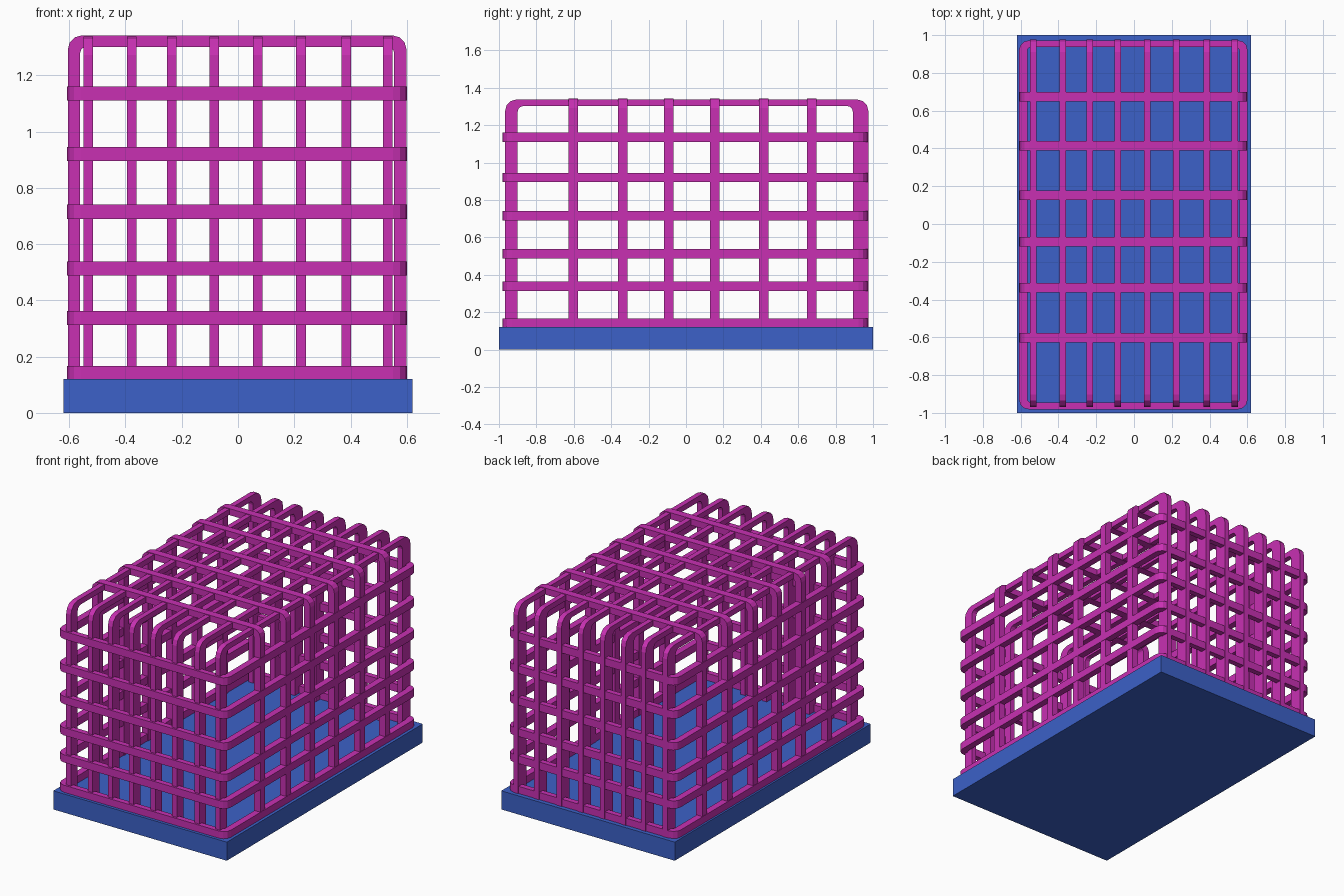
import bpy
from math import pi, sin, cos

if "Cube" in bpy.data.objects:
    bpy.data.objects.remove(bpy.data.objects["Cube"])


def material(name, rgb):
    m = bpy.data.materials.new(name)
    m.diffuse_color = (*rgb, 1)
    m.use_nodes = True
    m.node_tree.nodes["Principled BSDF"].inputs["Base Color"].default_value = m.diffuse_color
    return m


PINK = material("pink_bars", (0.58, 0.03, 0.45))
BLUE = material("blue_base", (0.045, 0.12, 0.58))
SEGS = 3


def corner(u, v, su, sv, r):
    """Arc for the corner at (u, v); su, sv point outwards. Runs from side to end."""
    return [(u - su * r * (1 - cos(t)), v - sv * r * (1 - sin(t)))
            for t in (i * pi / 2 / SEGS for i in range(SEGS + 1))]


def outline(u0, u1, v0, v1, r, closed):
    pts = corner(u0, v1, -1, 1, r) + corner(u1, v1, 1, 1, r)[::-1]
    if closed:
        return pts + corner(u1, v0, 1, -1, r) + corner(u0, v0, -1, -1, r)[::-1]
    return [(u0, v0)] + pts + [(u1, v0)]


def band(name, outer, inner, lo, hi, place, closed):
    """Flat bent bar between two outlines, thick from lo to hi along the third axis."""
    n = len(outer)
    verts = [place(u, v, w) for w in (lo, hi) for line in (outer, inner) for u, v in line]
    faces = []
    loops = [0, n, 3 * n, 2 * n]
    for i in range(n if closed else n - 1):
        j = (i + 1) % n
        for a, b in zip(loops, loops[1:] + loops[:1]):
            faces.append((a + i, a + j, b + j, b + i))
    if not closed:
        faces += [tuple(k + e for k in loops) for e in (0, n - 1)]
    me = bpy.data.meshes.new(name)
    me.from_pydata(verts, [], faces)
    ob = bpy.data.objects.new(name, me)
    bpy.context.collection.objects.link(ob)
    me.materials.append(PINK)
    # consistent outward normals
    import bmesh
    bm = bmesh.new()
    bm.from_mesh(me)
    bmesh.ops.recalc_face_normals(bm, faces=bm.faces)
    bm.to_mesh(me)
    bm.free()


# base slab
bpy.ops.mesh.primitive_cube_add(size=1, location=(0, 0, 0.06))
base = bpy.context.object
base.name = "base"
base.scale = (1.24, 2, 0.12)
base.data.materials.append(BLUE)

# horizontal rings around the cage
for z in (0.141, 0.338, 0.513, 0.715, 0.92, 1.135):
    band("ring_bar",
         outline(-0.608, 0.601, -0.981, 0.972, 0.05, True),
         outline(-0.565, 0.558, -0.945, 0.936, 0.02, True),
         z - 0.025, z + 0.025, lambda u, v, w: (u, v, w), True)

# arches running front to back
for x in (-0.533, -0.378, -0.235, -0.085, 0.07, 0.224, 0.385, 0.533):
    band("lengthwise_arch",
         outline(-0.968, 0.976, 0.11, 1.338, 0.065, False),
         outline(-0.9, 0.892, 0.11, 1.302, 0.03, False),
         x - 0.017, x + 0.017, lambda u, v, w: (w, u, v), False)

# arches running side to side
for y in (-0.603, -0.338, -0.093, 0.153, 0.415, 0.673):
    band("crosswise_arch",
         outline(-0.605, 0.599, 0.11, 1.342, 0.05, False),
         outline(-0.561, 0.555, 0.11, 1.3, 0.02, False),
         y - 0.025, y + 0.025, lambda u, v, w: (u, w, v), False)
